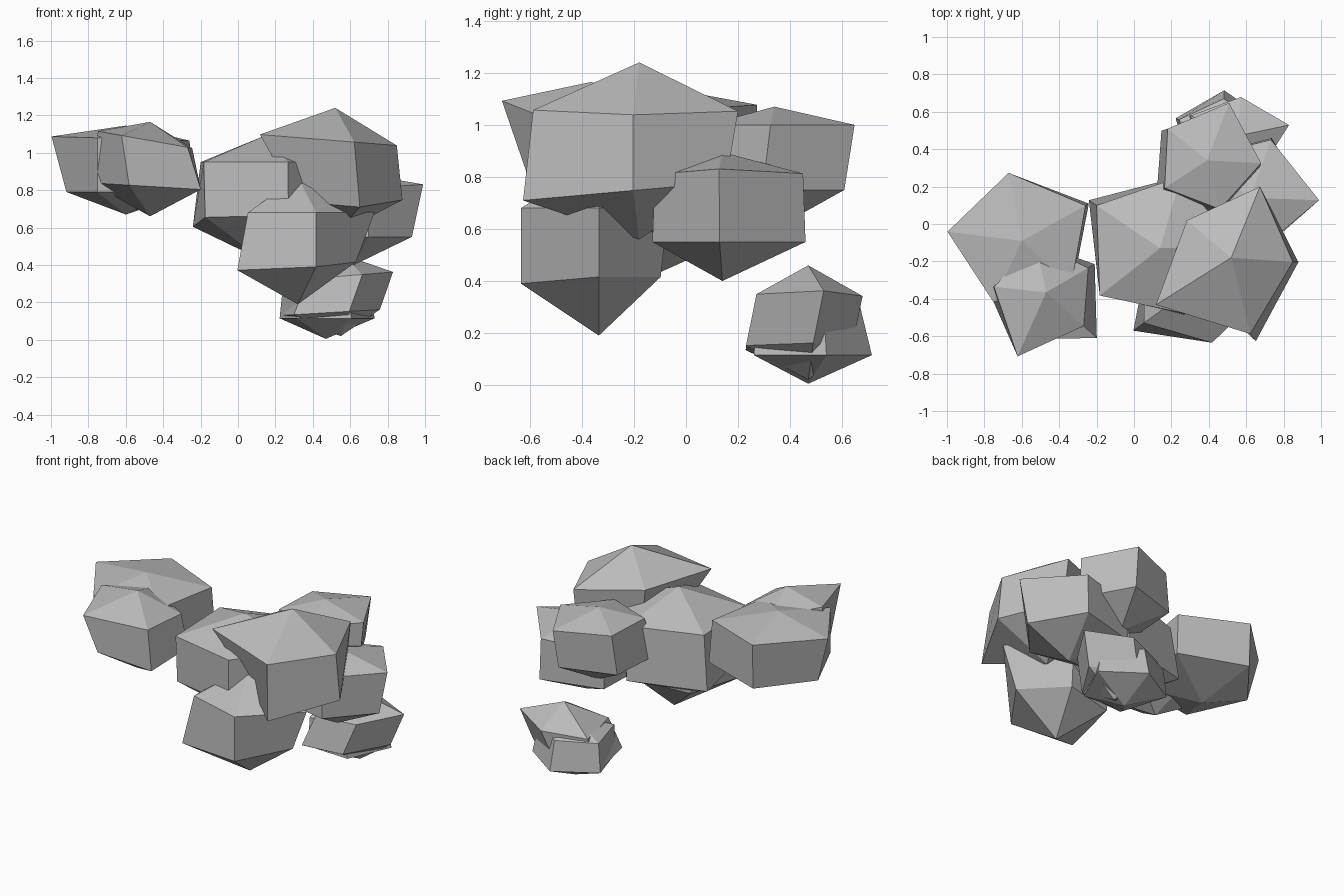
import bpy
import bmesh
from math import cos, sin, radians

default_cube = bpy.data.objects.get("Cube")
if default_cube:
    bpy.data.objects.remove(default_cube, do_unlink=True)

# One plain grey for every clump
grey = bpy.data.materials.new("plain grey")
grey.use_nodes = True
grey_value = (0.5, 0.5, 0.5, 1)
grey.diffuse_color = grey_value
grey.node_tree.nodes["Principled BSDF"].inputs["Base Color"].default_value = grey_value


def ring(bm, centre, height, start, radii, tilt):
    """Add one ring of corners, evenly spaced in angle and tilted by slopes in x and y."""
    step = radians(360 / len(radii))
    corners = []
    for index, radius in enumerate(radii):
        angle = radians(start) + index * step
        dx, dy = radius * cos(angle), radius * sin(angle)
        z = height + tilt[0] * dx + tilt[1] * dy
        corners.append(bm.verts.new((centre[0] + dx, centre[1] + dy, z)))
    return corners


def clump(name, centre, heights, start, radii, low_radii=None, lean=(0, 0),
          high_tilt=(0, 0), low_tilt=(0, 0)):
    """Build a faceted clump: bottom point, lower ring, upper ring, top point."""
    bottom_z, low_z, high_z, top_z = heights
    low_centre = (centre[0] + lean[0], centre[1] + lean[1])
    bm = bmesh.new()
    bottom = bm.verts.new((*centre, bottom_z))
    top = bm.verts.new((*centre, top_z))
    low = ring(bm, low_centre, low_z, start, low_radii or radii, low_tilt)
    high = ring(bm, centre, high_z, start, radii, high_tilt)
    for i in range(len(radii)):
        j = (i + 1) % len(radii)
        bm.faces.new((bottom, low[j], low[i]))
        bm.faces.new((low[i], low[j], high[j], high[i]))
        bm.faces.new((high[i], high[j], top))
    bmesh.ops.recalc_face_normals(bm, faces=bm.faces)
    mesh = bpy.data.meshes.new(name)
    bm.to_mesh(mesh)
    bm.free()
    mesh.materials.append(grey)
    obj = bpy.data.objects.new(name, mesh)
    bpy.context.collection.objects.link(obj)


# Large central mass
clump("upper_clump", centre=(0.52, -0.18), heights=(0.56, 0.75, 1.065, 1.24),
      start=-4, radii=(0.33, 0.41, 0.31, 0.475, 0.42),
      low_radii=(0.34, 0.36, 0.3, 0.26, 0.46), lean=(0.02, 0),
      high_tilt=(-0.08, 0), low_tilt=(0, 0.09))
clump("middle_clump", centre=(0.14, -0.13), heights=(0.42, 0.63, 0.95, 1.09),
      start=2, radii=(0.4, 0.4, 0.41, 0.41, 0.37),
      low_radii=(0.4, 0.4, 0.46, 0.4, 0.38), low_tilt=(0, -0.1))
clump("lower_front_clump", centre=(0.32, -0.335), heights=(0.19, 0.4, 0.68, 0.87),
      start=0, radii=(0.41, 0.28, 0.33, 0.33, 0.315),
      low_radii=(0.31, 0.25, 0.3, 0.4, 0.315), low_tilt=(0.05, 0.05))

# Side and rear masses
clump("left_side_clump", centre=(0.62, 0.14), heights=(0.4, 0.55, 0.805, 0.895),
      start=-2, radii=(0.37, 0.33, 0.35, 0.35, 0.27),
      low_radii=(0.31, 0.34, 0.35, 0.35, 0.28), high_tilt=(0.07, 0))
clump("rear_clump", centre=(0.39, 0.34), heights=(0.6, 0.75, 1, 1.07),
      start=-3, radii=(0.29, 0.33, 0.27, 0.27, 0.27),
      low_radii=(0.29, 0.32, 0.3, 0.31, 0.27), lean=(-0.01, -0.03))

# Low pair at the back, one passing through the other
clump("low_rear_clump", centre=(0.55, 0.47), heights=(0.02, 0.145, 0.34, 0.46),
      start=12, radii=(0.285, 0.21, 0.27, 0.27, 0.23), lean=(-0.07, -0.04),
      high_tilt=(0.08, 0), low_tilt=(0.06, 0))
clump("low_rear_inner_clump", centre=(0.47, 0.47), heights=(0.005, 0.115, 0.3, 0.38),
      start=15, radii=(0.23, 0.2, 0.245, 0.24, 0.23),
      low_radii=(0.27, 0.245, 0.265, 0.25, 0.25))

# Pair set apart on the right
clump("right_outer_clump", centre=(-0.6, -0.09), heights=(0.67, 0.79, 1.075, 1.145),
      start=29, radii=(0.39, 0.37, 0.4, 0.36, 0.36),
      low_radii=(0.41, 0.36, 0.32, 0.36, 0.37), high_tilt=(-0.03, 0))
clump("right_front_clump", centre=(-0.47, -0.365), heights=(0.66, 0.82, 1.065, 1.165),
      start=30, radii=(0.26, 0.27, 0.28, 0.375, 0.27),
      low_radii=(0.3, 0.27, 0.32, 0.275, 0.365),
      high_tilt=(-0.18, 0), low_tilt=(-0.06, 0))
